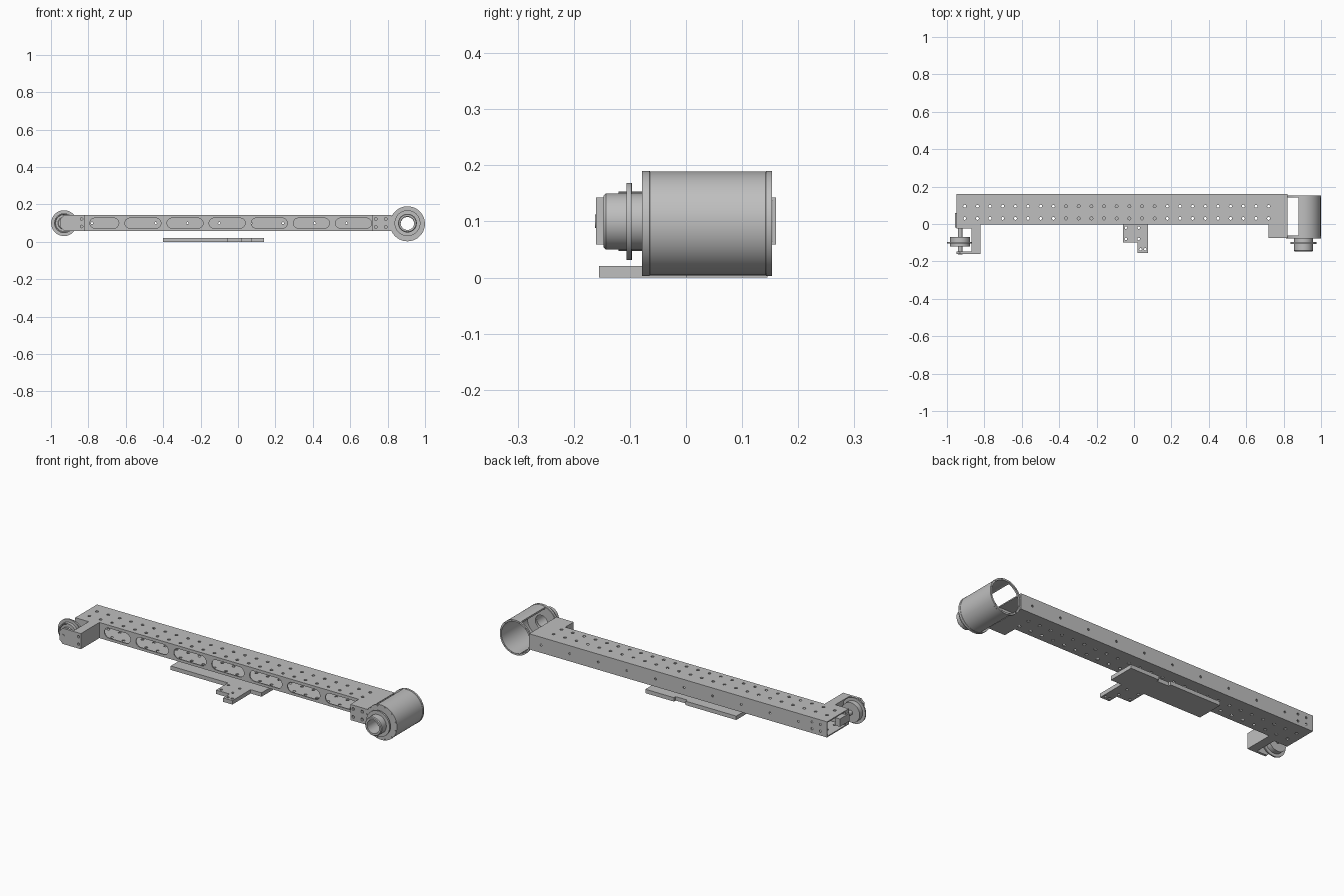
import bpy, bmesh
from math import sin, cos, pi, radians
from mathutils import Matrix, Vector

if "Cube" in bpy.data.objects:
    bpy.data.objects.remove(bpy.data.objects["Cube"])

GREY = (0.52, 0.52, 0.52, 1)
metal = bpy.data.materials.new("plain grey metal")
metal.use_nodes = True
metal.diffuse_color = GREY
metal.node_tree.nodes["Principled BSDF"].inputs["Base Color"].default_value = GREY


def finish(bm, name):
    bmesh.ops.recalc_face_normals(bm, faces=bm.faces)
    mesh = bpy.data.meshes.new(name)
    bm.to_mesh(mesh)
    bm.free()
    mesh.materials.append(metal)
    obj = bpy.data.objects.new(name, mesh)
    bpy.context.collection.objects.link(obj)
    return obj


def add_box(bm, x, y, z):
    size = Matrix.Diagonal((x[1] - x[0], y[1] - y[0], z[1] - z[0], 1))
    mid = Matrix.Translation((sum(x) / 2, sum(y) / 2, sum(z) / 2))
    bmesh.ops.create_cube(bm, size=1, matrix=mid @ size)


def add_rod(bm, centre, axis, r, length, sides=12):
    turn = Vector((0, 0, 1)).rotation_difference(Vector(axis)).to_matrix().to_4x4()
    bmesh.ops.create_cone(bm, cap_ends=True, segments=sides, radius1=r, radius2=r,
                          depth=length, matrix=Matrix.Translation(centre) @ turn)


def add_prism(bm, points, offset):
    face = bm.faces.new([bm.verts.new(p) for p in points])
    new = bmesh.ops.extrude_face_region(bm, geom=[face])["geom"]
    moved = [v for v in new if isinstance(v, bmesh.types.BMVert)]
    bmesh.ops.translate(bm, verts=moved, vec=offset)


def box(name, x, y, z):
    bm = bmesh.new()
    add_box(bm, x, y, z)
    return finish(bm, name)


def lathe(name, x, z, profile, sides=64):
    """Turn a closed (radius, y) outline around an axis along y."""
    bm = bmesh.new()
    rings = [[bm.verts.new((x + r * cos(2 * pi * i / sides), y, z + r * sin(2 * pi * i / sides)))
              for i in range(sides)] for r, y in profile]
    for a, b in zip(rings, rings[1:] + rings[:1]):
        for i in range(sides):
            j = (i + 1) % sides
            bm.faces.new((a[i], a[j], b[j], b[i]))
    return finish(bm, name)


def cut(obj, bm):
    cutter = finish(bm, "cutter")
    cutter.hide_render = True
    mod = obj.modifiers.new("cut", "BOOLEAN")
    mod.operation, mod.solver, mod.object = "DIFFERENCE", "EXACT", cutter
    bpy.context.view_layer.objects.active = obj
    bpy.ops.object.modifier_apply(modifier=mod.name)
    bpy.data.objects.remove(cutter)


Y, Z = (0, 1, 0), (0, 0, 1)
MID = 0.1
BEAM_Z = (0.059, 0.143)

# Hollow box beam
beam = box("beam", (-0.95, 0.82), (-0.003, 0.16), BEAM_Z)
bm = bmesh.new()
add_box(bm, (-1.1, 1.1), (0.003, 0.154), (0.065, 0.137))
cut(beam, bm)

# Bolt holes, front slots and small rear holes of the beam
bm = bmesh.new()
for i in range(25):
    for y in (0.03, 0.095):
        add_rod(bm, (-0.905 + i * 0.0677, y, MID), Z, 0.008, 0.2)
for i in range(10):
    add_rod(bm, (-0.78 + i * 0.17, 0.157, MID), Y, 0.006, 0.03)
for x in (-0.91, -0.86):
    for z in (0.082, 0.118):
        add_rod(bm, (x, 0.157, z), Y, 0.006, 0.03)
for i in range(7):
    right = -0.412 + (i - 1) * 0.2252
    left = right - (0.155 if i == 0 else 0.193)
    r = 0.027
    outline = []
    for k in range(13):
        a = pi / 2 + pi * k / 12
        outline.append((left + r + r * cos(a), -0.02, MID + r * sin(a)))
    for k in range(13):
        a = -pi / 2 + pi * k / 12
        outline.append((right - r + r * cos(a), -0.02, MID + r * sin(a)))
    add_prism(bm, outline, (0, 0.035, 0))
cut(beam, bm)

# Motor housing: tube with a front wall, open at the back
CX, CZ = 0.906, 0.0965
housing = lathe("motor_housing", CX, CZ, [
    (0.036, -0.078), (0.0935, -0.078), (0.0935, -0.065), (0.0925, -0.064),
    (0.0925, 0.142), (0.0935, 0.143), (0.0935, 0.153), (0.084, 0.153),
    (0.084, -0.066), (0.036, -0.066)])
bm = bmesh.new()
add_box(bm, (0.78, 0.88), (-0.062, 0.143), (-0.1, 0.3))
cut(housing, bm)
bm = bmesh.new()
for i in range(12):
    a = 2 * pi * (i + 0.5) / 12
    for y in (-0.078, 0.153):
        add_rod(bm, (CX + 0.0885 * cos(a), y, CZ + 0.0885 * sin(a)), Y, 0.0028, 0.012, 8)
cut(housing, bm)

# Drive pulley in front of the housing
lathe("drive_pulley", CX, MID, [
    (0.036, -0.147), (0.046, -0.147), (0.05, -0.143), (0.05, -0.106), (0.069, -0.106),
    (0.069, -0.097), (0.05, -0.097), (0.05, -0.078), (0.036, -0.078)])

# Block joining housing to beam
mount = box("housing_mount", (0.72, 0.822), (-0.075, -0.003), BEAM_Z)
bm = bmesh.new()
for x in (0.737, 0.79):
    for z in (0.08, 0.122):
        add_rod(bm, (x, -0.075, z), Y, 0.008, 0.03)
cut(mount, bm)

# C-shaped idler bracket: back plate, column and chamfered front arm
bm = bmesh.new()
outline = [(-0.95, -0.003), (-0.95, -0.025), (-0.87, -0.025), (-0.87, -0.147),
           (-0.95, -0.147), (-0.95, -0.16), (-0.822, -0.16), (-0.822, -0.003)]
add_prism(bm, [(x, y, BEAM_Z[0]) for x, y in outline], (0, 0, BEAM_Z[1] - BEAM_Z[0]))
bracket = finish(bm, "idler_bracket")
bm = bmesh.new()
for z in (0.082, 0.122):
    add_rod(bm, (-0.836, -0.16, z), Y, 0.007, 0.03)
for z, s in ((BEAM_Z[0], 1), (BEAM_Z[1], -1)):
    corner = [(-0.97, z - 0.01 * s), (-0.92, z - 0.01 * s), (-0.97, z + 0.04 * s)]
    add_prism(bm, [(x, -0.2, zz) for x, zz in corner], (0, 0.06, 0))
cut(bracket, bm)

# Tension block at the beam end
box("tension_block", (-0.957, -0.93), (-0.02, 0.06), (0.08, 0.122))

# Idler wheel and its axle
IX = -0.93
lathe("idler_wheel", IX, MID, [
    (0.012, -0.12), (0.03, -0.12), (0.033, -0.116), (0.045, -0.116), (0.048, -0.12),
    (0.053, -0.12), (0.053, -0.103), (0.069, -0.103), (0.069, -0.096), (0.053, -0.096),
    (0.053, -0.07), (0.012, -0.07)])
bm = bmesh.new()
add_rod(bm, (IX, -0.0925, MID), Y, 0.012, 0.139, 24)
finish(bm, "idler_axle")

# Flat gusset plate below the beam, with a stepped tab at the front
bm = bmesh.new()
outline = [(-0.4, 0.0), (-0.06, 0.0), (-0.06, -0.1), (0.02, -0.1), (0.02, -0.155),
           (0.075, -0.155), (0.075, 0.0), (0.14, 0.0), (0.14, 0.145), (-0.03, 0.145),
           (-0.03, 0.13), (-0.1, 0.13), (-0.1, 0.145), (-0.4, 0.145)]
add_prism(bm, [(x, y, 0.0) for x, y in outline], (0, 0, 0.021))
plate = finish(bm, "gusset_plate")
bm = bmesh.new()
for x, y in ((-0.043, -0.02), (-0.043, -0.08), (0.025, -0.02), (0.025, -0.08),
             (0.035, -0.135), (0.06, -0.135)):
    add_rod(bm, (x, y, 0.01), Z, 0.007, 0.1)
cut(plate, bm)

# Smooth round surfaces, keep edges crisp
bpy.ops.object.select_all(action="DESELECT")
for obj in bpy.context.scene.objects:
    if obj.type == "MESH":
        obj.select_set(True)
        bpy.context.view_layer.objects.active = obj
bpy.ops.object.shade_smooth_by_angle(angle=radians(30))
